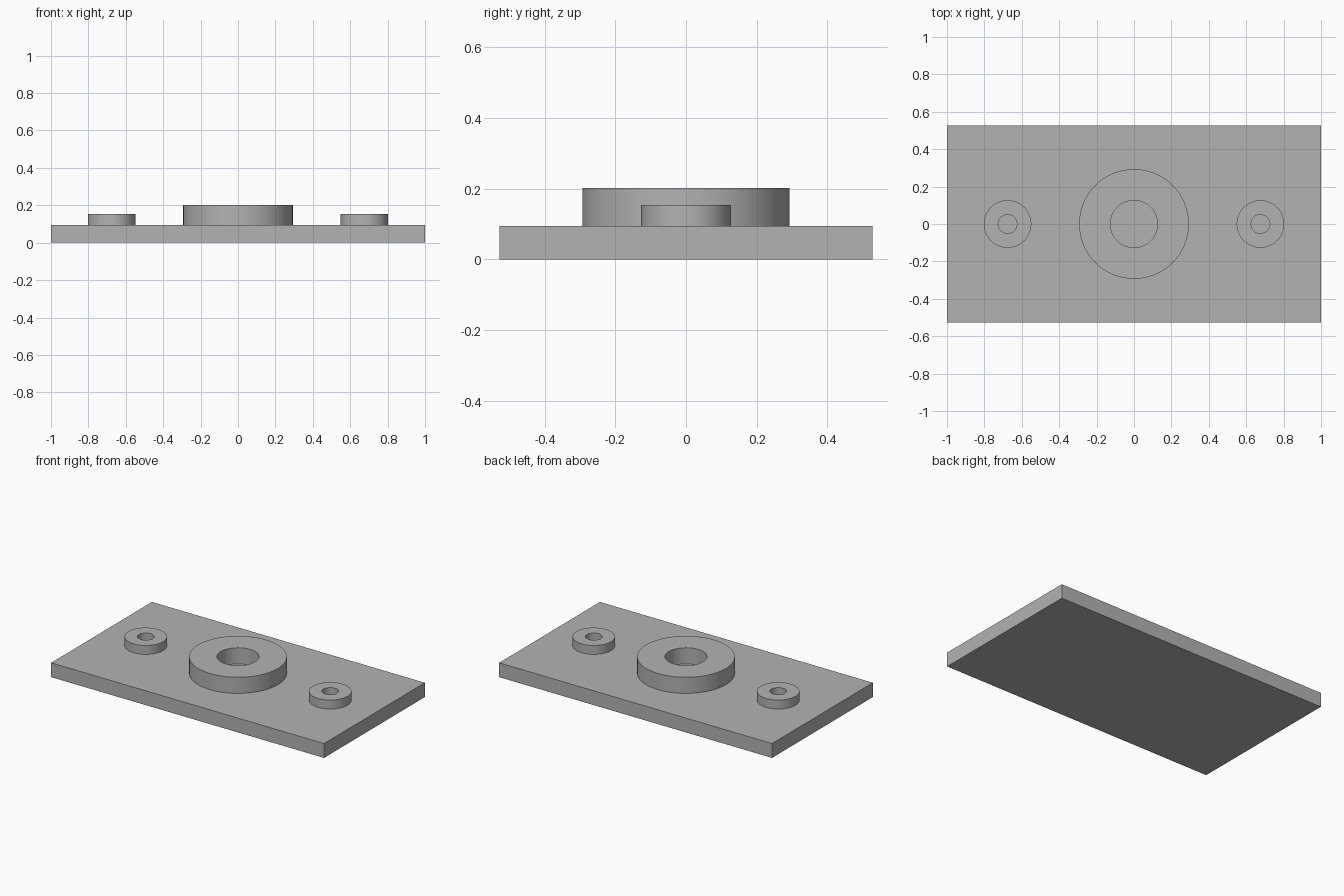
import bpy
import bmesh
from math import cos, sin, tau, radians

cube = bpy.data.objects.get("Cube")
if cube:
    bpy.data.objects.remove(cube, do_unlink=True)

PLATE_TOP = 0.095

grey = bpy.data.materials.new("plain grey")
grey.use_nodes = True
colour = (0.45, 0.45, 0.45, 1)
grey.diffuse_color = colour
grey.node_tree.nodes["Principled BSDF"].inputs["Base Color"].default_value = colour


def add_object(name, bm):
    mesh = bpy.data.meshes.new(name)
    bmesh.ops.recalc_face_normals(bm, faces=bm.faces)
    bm.to_mesh(mesh)
    bm.free()
    mesh.materials.append(grey)
    obj = bpy.data.objects.new(name, mesh)
    bpy.context.collection.objects.link(obj)
    return obj


def ring_boss(name, x, outer, inner, top, sides=96):
    """Closed ring, sunk slightly into the plate, whose bore stops at the plate."""
    base = PLATE_TOP - 0.01
    profile = [(outer, base), (outer, top), (inner, top), (inner, base)]
    bm = bmesh.new()
    loops = [[bm.verts.new((r * cos(tau * i / sides), r * sin(tau * i / sides), z))
              for i in range(sides)] for r, z in profile]
    for k, loop in enumerate(loops):
        after = loops[(k + 1) % len(loops)]
        for i in range(sides):
            j = (i + 1) % sides
            bm.faces.new((loop[i], loop[j], after[j], after[i]))
    obj = add_object(name, bm)
    obj.location.x = x
    bpy.ops.object.select_all(action='DESELECT')
    obj.select_set(True)
    bpy.context.view_layer.objects.active = obj
    bpy.ops.object.shade_smooth_by_angle(angle=radians(30))


# Base plate
bm = bmesh.new()
bmesh.ops.create_cube(bm, size=1)
bmesh.ops.scale(bm, vec=(2, 1.055, PLATE_TOP), verts=bm.verts)
bmesh.ops.translate(bm, vec=(0, 0, PLATE_TOP / 2), verts=bm.verts)
add_object("base_plate", bm)

# Raised rings
ring_boss("centre_ring", 0, 0.293, 0.126, 0.202)
for side, x in (("left", 0.676), ("right", -0.676)):
    ring_boss(side + "_ring", x, 0.127, 0.05, 0.154)
